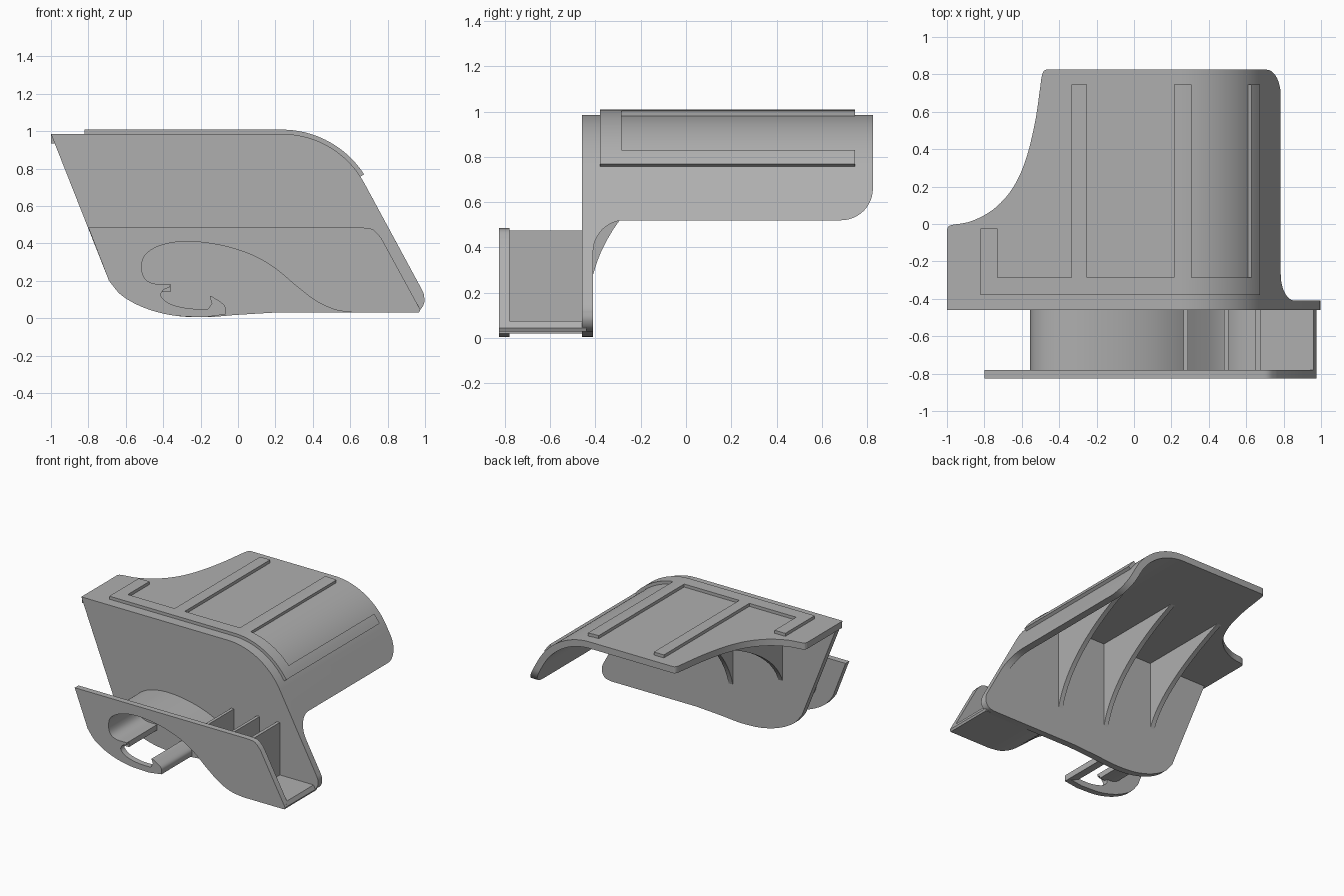
import bpy, bmesh, math
from mathutils import Vector

cube = bpy.data.objects.get("Cube")
if cube:
    bpy.data.objects.remove(cube, do_unlink=True)

grey = bpy.data.materials.new("plain_grey")
grey.use_nodes = True
COLOUR = (0.43, 0.43, 0.43, 1)
grey.diffuse_color = COLOUR
grey.node_tree.nodes["Principled BSDF"].inputs["Base Color"].default_value = COLOUR


def prism(name, pts, axis, a, b):
    """Extrude a closed 2D outline along an axis from a to b."""
    place = {"x": lambda p, t: (t, p[0], p[1]),
             "y": lambda p, t: (p[0], t, p[1]),
             "z": lambda p, t: (p[0], p[1], t)}[axis]
    bm = bmesh.new()
    low = [bm.verts.new(place(p, a)) for p in pts]
    high = [bm.verts.new(place(p, b)) for p in pts]
    bm.faces.new(low)
    bm.faces.new(high[::-1])
    for i in range(len(pts)):
        j = (i + 1) % len(pts)
        bm.faces.new((low[j], low[i], high[i], high[j]))
    bmesh.ops.recalc_face_normals(bm, faces=bm.faces)
    mesh = bpy.data.meshes.new(name)
    bm.to_mesh(mesh)
    bm.free()
    mesh.materials.append(grey)
    obj = bpy.data.objects.new(name, mesh)
    bpy.context.collection.objects.link(obj)
    return obj


def spline(pts, n=6):
    """Smooth curve through the points."""
    p = [Vector(q) for q in pts]
    p = [2 * p[0] - p[1]] + p + [2 * p[-1] - p[-2]]
    out = []
    for i in range(1, len(p) - 2):
        a, b, c, d = p[i - 1:i + 3]
        for k in range(n):
            t = k / n
            out.append(0.5 * (2 * b + (c - a) * t + (2 * a - 5 * b + 4 * c - d) * t * t
                              + (3 * b - a - 3 * c + d) * t ** 3))
    return out + [p[-2]]


def arc(cx, cy, r, a0, a1, n=12):
    angles = [math.radians(a0 + (a1 - a0) * i / n) for i in range(n + 1)]
    return [Vector((cx + r * math.cos(t), cy + r * math.sin(t))) for t in angles]


def offset(path, d):
    """Shift an open path to its left by d."""
    out = []
    for i, p in enumerate(path):
        t = (path[min(i + 1, len(path) - 1)] - path[max(i - 1, 0)]).normalized()
        out.append(p + d * Vector((-t.y, t.x)))
    return out


def band(path, d0, d1):
    return offset(path, d0) + offset(path, d1)[::-1]


# Shared top profile: flat, then a round shoulder, then a slope
TOP, CX, R, BEND, SLOPE = 0.985, 0.235, 0.5, 0.675, 1.85


def top_z(x):
    if x <= CX:
        return TOP
    if x <= BEND:
        return TOP - R + math.sqrt(R * R - (x - CX) ** 2)
    return 0.723 - SLOPE * (x - BEND)


def top_path(x0, x1):
    xs = [x0] + [CX + (BEND - CX) * i / 24 for i in range(25)] + [x1]
    return [Vector((x, top_z(x))) for x in xs if x0 <= x <= x1]


# Upright plate
belly = [(0.2, 0.03), (0, 0.018), (-0.18, 0.005), (-0.35, 0.015),
         (-0.5, 0.055), (-0.62, 0.12), (-0.69, 0.2)]
plate = [Vector((-1, TOP))] + top_path(-0.99, 0.985)
plate += spline([(0.995, 0.125), (0.995, 0.08), (0.97, 0.043), (0.925, 0.03)])
prism("upright_plate", plate + spline(belly), "y", -0.46, -0.41)

# Curved shelf, trimmed by a plan outline and a side outline
shelf = prism("curved_shelf", band(top_path(-1, 0.9), 0, -0.05), "y", -0.45, 0.83)
plan = spline([(-1, -0.03), (-0.98, -0.007), (-0.87, 0.015), (-0.75, 0.08), (-0.65, 0.19),
               (-0.58, 0.34), (-0.53, 0.54), (-0.503, 0.72), (-0.493, 0.79),
               (-0.48, 0.82), (-0.45, 0.828)])
plan += [(1.2, 0.828), (1.2, -0.6), (-1, -0.6)]
side = [(-0.6, 0.3), (-0.41, 0.3)] + arc(-0.27, 0.38, 0.14, 180, 90)
side += arc(0.685, 0.66, 0.14, -90, 0) + [(0.825, 1.2), (-0.6, 1.2)]
cutters = [prism("plan_cutter", plan, "z", -0.2, 1.4),
           prism("side_cutter", side, "x", -1.3, 1.3)]
bpy.context.view_layer.objects.active = shelf
for cutter in cutters:
    mod = shelf.modifiers.new("trim", "BOOLEAN")
    mod.operation = "INTERSECT"
    mod.solver = "EXACT"
    mod.object = cutter
    bpy.ops.object.modifier_apply(modifier=mod.name)
for cutter in cutters:
    bpy.data.objects.remove(cutter, do_unlink=True)

# Raised strips on top of the shelf
for name, x0, x1, y0, y1 in [("long_strip", -0.82, 0.655, -0.38, -0.285),
                             ("short_strip", -0.82, -0.73, -0.3, -0.025),
                             ("middle_strip", -0.335, -0.25, -0.3, 0.745),
                             ("shoulder_strip", 0.215, 0.305, -0.3, 0.745),
                             ("slope_strip", 0.61, 0.655, -0.3, 0.745)]:
    prism(name, band(top_path(x0, x1), -0.01, 0.023), "y", y0, y1)

# Brackets beneath the shelf with hollow curved edges
for i, (x, foot) in enumerate([(-0.51, 0.42), (-0.09, 0.28), (0.32, 0.28)]):
    a, b, c = Vector((-0.41, foot)), Vector((-0.3, 0.7)), Vector((0.35, 0.95))
    curve = [a * (1 - t) ** 2 + b * 2 * t * (1 - t) + c * t * t
             for t in (k / 16 for k in range(17))]
    prism(f"bracket_{i + 1}", [(-0.43, foot), *curve, (-0.43, 0.95)], "x", x - 0.018, x + 0.018)

# Front plate with an open arch ending in a hook
arch = spline([(0.62, 0.03), (0.52, 0.045), (0.42, 0.09), (0.32, 0.165), (0.2, 0.265),
               (0.08, 0.335), (-0.08, 0.387), (-0.26, 0.41), (-0.4, 0.393), (-0.49, 0.345),
               (-0.515, 0.28), (-0.5, 0.215), (-0.45, 0.185), (-0.36, 0.182)])
hook = spline([(-0.365, 0.165), (-0.4, 0.15), (-0.41, 0.115), (-0.36, 0.075),
               (-0.26, 0.052), (-0.16, 0.05)], 4)
tip = spline([(-0.14, 0.08), (-0.15, 0.118), (-0.11, 0.098), (-0.07, 0.065), (-0.068, 0.02)], 4)
front = [(-0.8, 0.485)] + spline([(0.66, 0.485), (0.72, 0.475), (0.765, 0.43)], 4)
front += [(0.975, 0.045), (0.968, 0.03)] + arch + hook + tip
prism("front_plate", front + spline(belly[2:]), "y", -0.825, -0.78)

# Parts joining the two plates
prism("arch_wall", band(arch, 0, -0.042), "y", -0.8, -0.44)
prism("hook_rod", hook[-1:] + tip + [(-0.1, 0.02)], "y", -0.8, -0.44)
prism("tray_floor", [(0.6, 0.03), (0.968, 0.03), (0.975, 0.045), (0.96, 0.075), (0.56, 0.075)],
      "y", -0.8, -0.44)
for i, (x0, x1, z0) in enumerate([(0.265, 0.288, 0.22), (0.482, 0.505, 0.09),
                                  (0.65, 0.675, 0.05)]):
    prism(f"tray_rib_{i + 1}", [(x0, z0), (x1, z0), (x1, 0.475), (x0, 0.475)], "y", -0.8, -0.44)

# Smooth the round parts and keep the edges crisp
for obj in bpy.context.scene.objects:
    obj.select_set(obj.type == "MESH")
bpy.ops.object.shade_smooth_by_angle(angle=math.radians(30))
